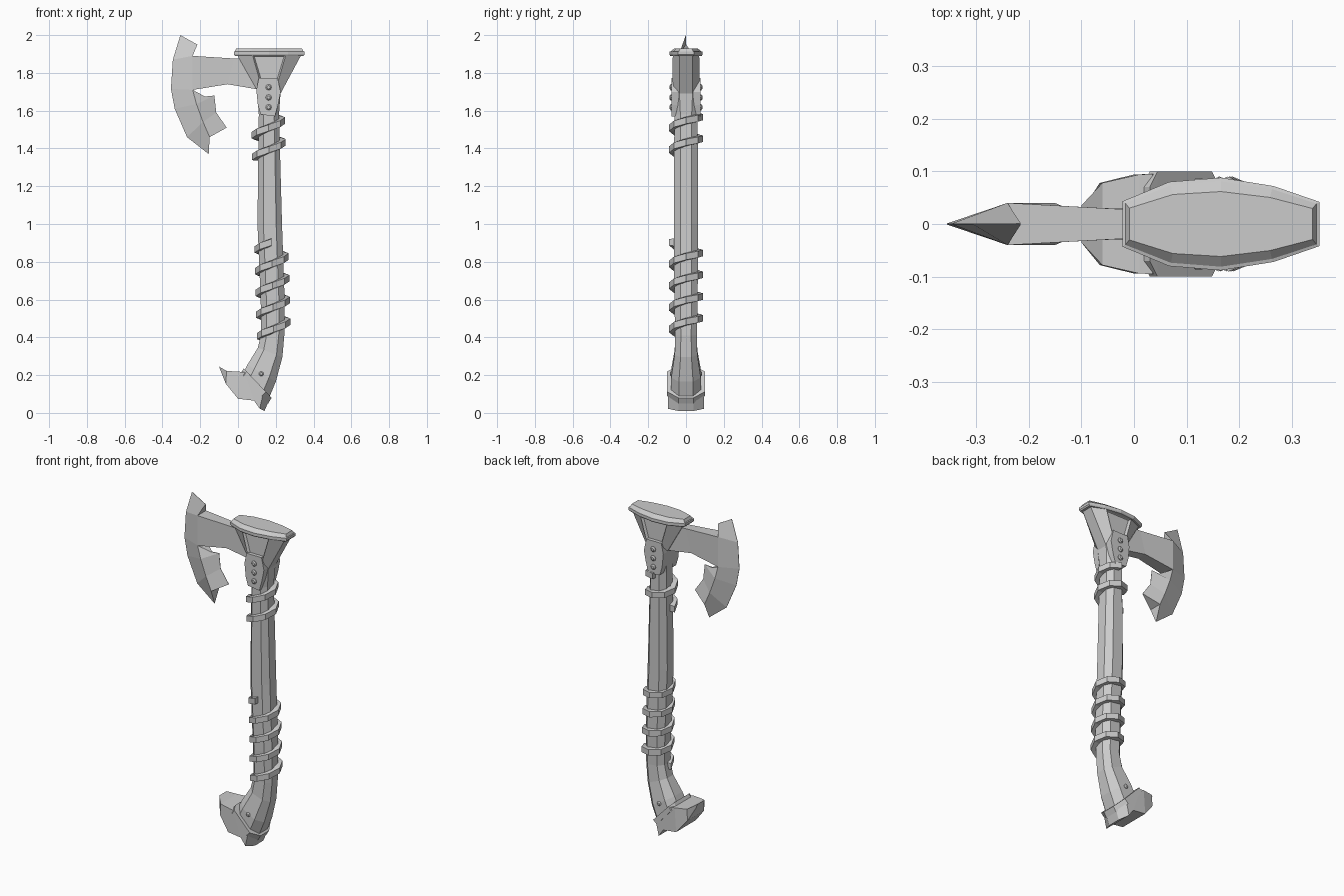
import bpy, bmesh
from math import sin, cos, pi
from mathutils import Vector

if "Cube" in bpy.data.objects:
    bpy.data.objects.remove(bpy.data.objects["Cube"])


def finish(bm, name):
    bmesh.ops.remove_doubles(bm, verts=bm.verts, dist=0.0005)
    bmesh.ops.recalc_face_normals(bm, faces=bm.faces)
    me = bpy.data.meshes.new(name)
    bm.to_mesh(me)
    bm.free()
    ob = bpy.data.objects.new(name, me)
    bpy.context.collection.objects.link(ob)
    return ob


def loft(rings):
    """Skin a series of equal-sized closed rings and cap both ends."""
    bm = bmesh.new()
    vs = [[bm.verts.new(p) for p in r] for r in rings]
    n = len(vs[0])
    for a, b in zip(vs, vs[1:]):
        for i in range(n):
            j = (i + 1) % n
            bm.faces.new((a[i], a[j], b[j], b[i]))
    bm.faces.new(vs[0])
    bm.faces.new(vs[-1])
    return bm


def slab(name, a, b):
    """Solid symmetric in y between two chains of (x, z, half thickness)."""
    rings = [[(p[0], -p[2], p[1]), (q[0], -q[2], q[1]),
              (q[0], q[2], q[1]), (p[0], p[2], p[1])] for p, q in zip(a, b)]
    return finish(loft(rings), name)


# Octagonal handle flaring into the head: left x,z  right x,z  half depth
stations = [(.03, .215, .165, .08, .08), (.05, .255, .2, .165, .078),
            (.105, .345, .235, .295, .06), (.123, .42, .245, .41, .057),
            (.12, .6, .247, .6, .062), (.103, 1.0, .233, 1.0, .063),
            (.11, 1.58, .217, 1.58, .062), (.1, 1.71, .225, 1.69, .072),
            (-.005, 1.895, .335, 1.895, .07)]
octagon = [(-1, -.48), (-.52, -1), (.52, -1), (1, -.48),
           (1, .48), (.52, 1), (-.52, 1), (-1, .48)]
rings = []
for lx, lz, rx, rz, hy in stations:
    l, r = Vector((lx, 0, lz)), Vector((rx, 0, rz))
    rings.append([(l + r) / 2 + (r - l) / 2 * u + Vector((0, v * hy, 0)) for u, v in octagon])
bm = loft(rings)
# Recessed trapezoid panels on both faces of the head
bm.normal_update()
panels = [f for f in bm.faces if abs(f.calc_center_median().y) > .065
          and f.calc_center_median().z > 1.75]
bmesh.ops.recalc_face_normals(bm, faces=bm.faces)
for f in panels:
    bmesh.ops.inset_individual(bm, faces=[f], thickness=.012, depth=-.015)
finish(bm, "handle")

# Top cap with a chamfered rim
half = [(-.187, .043), (-.098, .08), (0, .088), (.1, .072), (.187, .042)]
outline = half + [(x, -y) for x, y in reversed(half)]
levels = [(1.89, .97, .95), (1.897, 1, 1), (1.912, 1, 1), (1.914, .97, .92), (1.93, .93, .7)]
finish(loft([[(.165 + x * sx, y * sy, z) for x, y in outline] for z, sx, sy in levels]), "head_cap")

# Axe blade: sharp outer edge, thick ridge, bearded hook and neck
T = .04
slab("blade_edge",
     [(-.305, 2.0, .001), (-.345, 1.87, .001), (-.355, 1.715, .001),
      (-.335, 1.61, .001), (-.27, 1.46, .001), (-.155, 1.37, .001)],
     [(-.215, 1.95, .001), (-.24, 1.89, T), (-.24, 1.71, T),
      (-.22, 1.635, T), (-.185, 1.54, T), (-.15, 1.46, T)])
slab("blade_hook",
     [(-.24, 1.71, T), (-.22, 1.635, T), (-.185, 1.54, T), (-.15, 1.46, T)],
     [(-.175, 1.675, .004), (-.125, 1.68, .001), (-.115, 1.59, .001), (-.06, 1.51, .001)])
slab("blade_neck",
     [(-.24, 1.89, T), (-.02, 1.876, .028), (.12, 1.87, .027)],
     [(-.24, 1.71, T), (-.055, 1.74, .03), (.12, 1.71, .027)])

# Riveted plate clasping the head and handle
P = .077
slab("collar_plate",
     [(.11, 1.772, P), (.097, 1.71, P), (.105, 1.63, P), (.12, 1.58, P)],
     [(.21, 1.772, P), (.226, 1.7, P), (.212, 1.63, P), (.195, 1.57, P)])


# Rivets on both sides
def rivet(name, x, z, y, r):
    for s in (-1, 1):
        ring = [(cos(i * pi / 4) * r, sin(i * pi / 4) * r) for i in range(8)]
        finish(loft([[(x + u * k, s * d, z + v * k) for u, v in ring]
                     for d, k in ((y - .015, 1), (y + .004, 1), (y + .01, .55))]), name)


for z in (1.724, 1.67, 1.618):
    rivet("collar_rivet", .162, z, P, .016)
rivet("pommel_rivet", .123, .207, .076, .013)


# Cord wraps: square-section helices around the handle
def wrap(name, z0, pitch, turns, start):
    rings = []
    for i in range(int(turns * 8) + 1):
        a = start + i * pi / 4
        z = z0 + pitch * i / 8 + .01 * sin(a - pi / 2)
        cx = .2 - .026 * z
        rings.append([(cx - r * cos(a), -r * sin(a), z + h)
                      for r, h in ((.058, -.02), (.09, -.017), (.09, .017), (.058, .02))])
    finish(loft(rings), name)


wrap("upper_wrap", 1.365, .115, 1.75, 0)
wrap("lower_wrap", .415, .115, 4.3, 0)

# Pommel with a forward spur, narrowing to both ends
slab("pommel",
     [(-.1, .245, .035), (-.06, .222, .078), (.01, .218, .094), (.035, .215, .095),
      (.135, .11, .095), (.168, .075, .04)],
     [(-.093, .225, .035), (-.065, .155, .078), (0, .075, .094), (.085, .065, .095),
      (.115, .022, .095), (.14, .01, .04)])
# Raised lip around the pommel
slab("pommel_lip",
     [(.03, .235, .07), (.045, .22, .1), (.148, .112, .1), (.178, .08, .04)],
     [(.015, .21, .07), (.03, .195, .1), (.125, .09, .1), (.16, .05, .04)])
